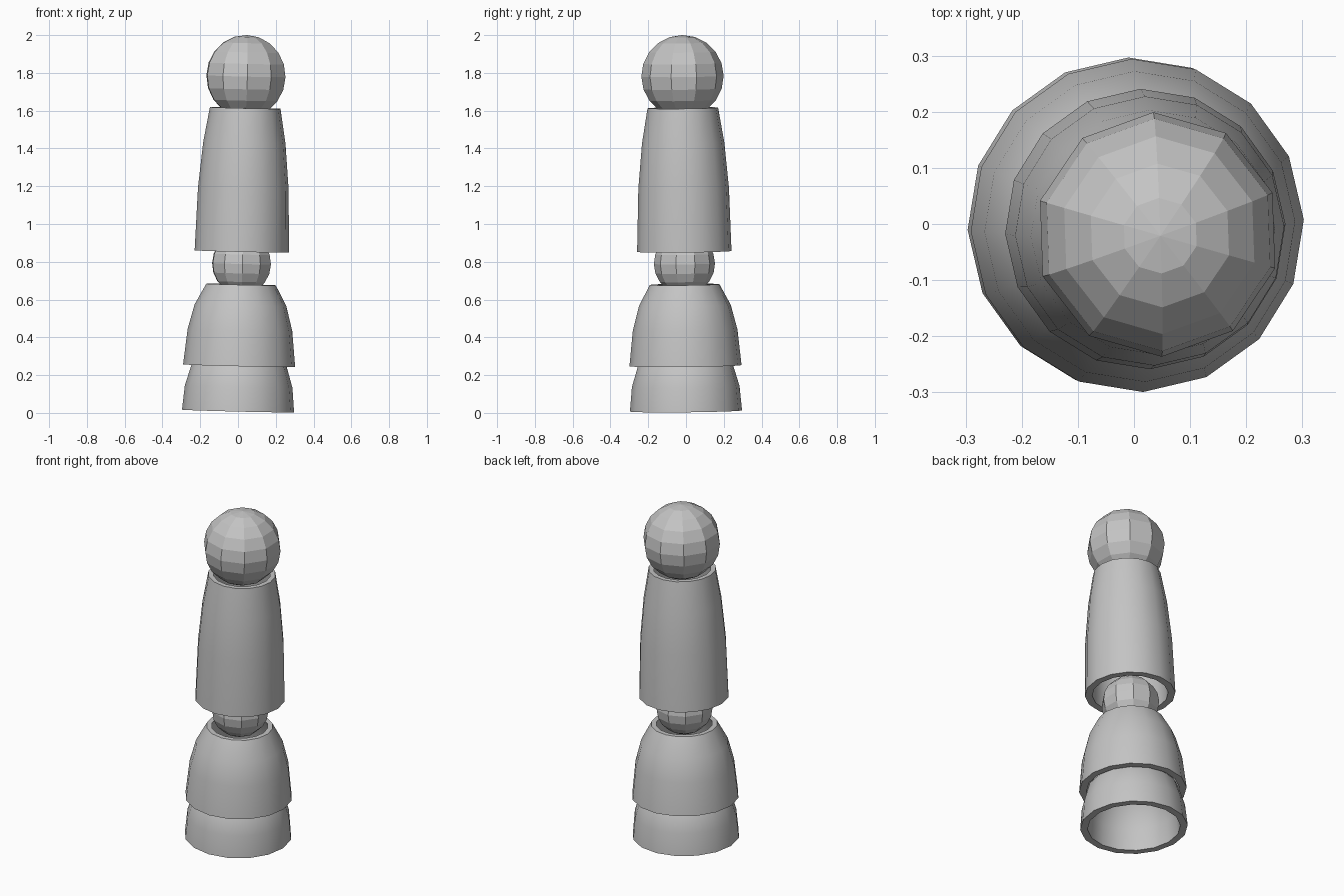
import bpy, bmesh, math
from mathutils import Matrix

cube = bpy.data.objects.get("Cube")
if cube:
    bpy.data.objects.remove(cube, do_unlink=True)

# One plain grey
grey = bpy.data.materials.new("plain grey")
grey.use_nodes = True
grey.diffuse_color = (0.55, 0.55, 0.55, 1)
grey.node_tree.nodes["Principled BSDF"].inputs["Base Color"].default_value = grey.diffuse_color

# The whole arm leans slightly
LEAN = Matrix.Rotation(math.radians(1.35), 4, 'Y') @ Matrix.Rotation(math.radians(0.6), 4, 'X')
TURN = Matrix.Rotation(math.radians(2), 4, 'Z')


def finish(name, bm, smooth):
    bmesh.ops.recalc_face_normals(bm, faces=bm.faces)
    bm.transform(LEAN @ TURN)
    mesh = bpy.data.meshes.new(name)
    bm.to_mesh(mesh)
    bm.free()
    mesh.materials.append(grey)
    obj = bpy.data.objects.new(name, mesh)
    bpy.context.collection.objects.link(obj)
    if smooth:
        bpy.ops.object.select_all(action='DESELECT')
        obj.select_set(True)
        bpy.context.view_layer.objects.active = obj
        bpy.ops.object.shade_smooth_by_angle(angle=math.radians(30))


def shell(name, outer, wall=0.04, sides=16):
    """Open tube with a thick wall, turned from its outer (radius, height) profile."""
    inner = [(r - wall + 0.004 * i, z) for i, (r, z) in enumerate(outer)]
    profile = outer + inner[::-1]
    bm = bmesh.new()
    loops = []
    for i in range(sides):
        a = math.tau * i / sides
        loops.append([bm.verts.new((r * math.cos(a), r * math.sin(a), z)) for r, z in profile])
    n = len(profile)
    for i in range(sides):
        a, b = loops[i], loops[(i + 1) % sides]
        for j in range(n):
            k = (j + 1) % n
            bm.faces.new((a[j], b[j], b[k], a[k]))
    finish(name, bm, True)


def ball(name, radius, height):
    bm = bmesh.new()
    bmesh.ops.create_uvsphere(bm, u_segments=10, v_segments=10, radius=radius,
                              matrix=Matrix.Translation((0, 0, height)))
    finish(name, bm, False)


# Shells from the wrist up
shell("wrist_cuff", [(0.297, 0.01), (0.285, 0.14), (0.252, 0.25), (0.19, 0.33)])
shell("forearm", [(0.297, 0.25), (0.277, 0.44), (0.243, 0.57), (0.184, 0.68)])
shell("upper_arm", [(0.25, 0.855), (0.24, 1.19), (0.218, 1.43), (0.187, 1.615)])

# Joints
ball("elbow_joint", 0.162, 0.79)
ball("shoulder_joint", 0.218, 1.783)
